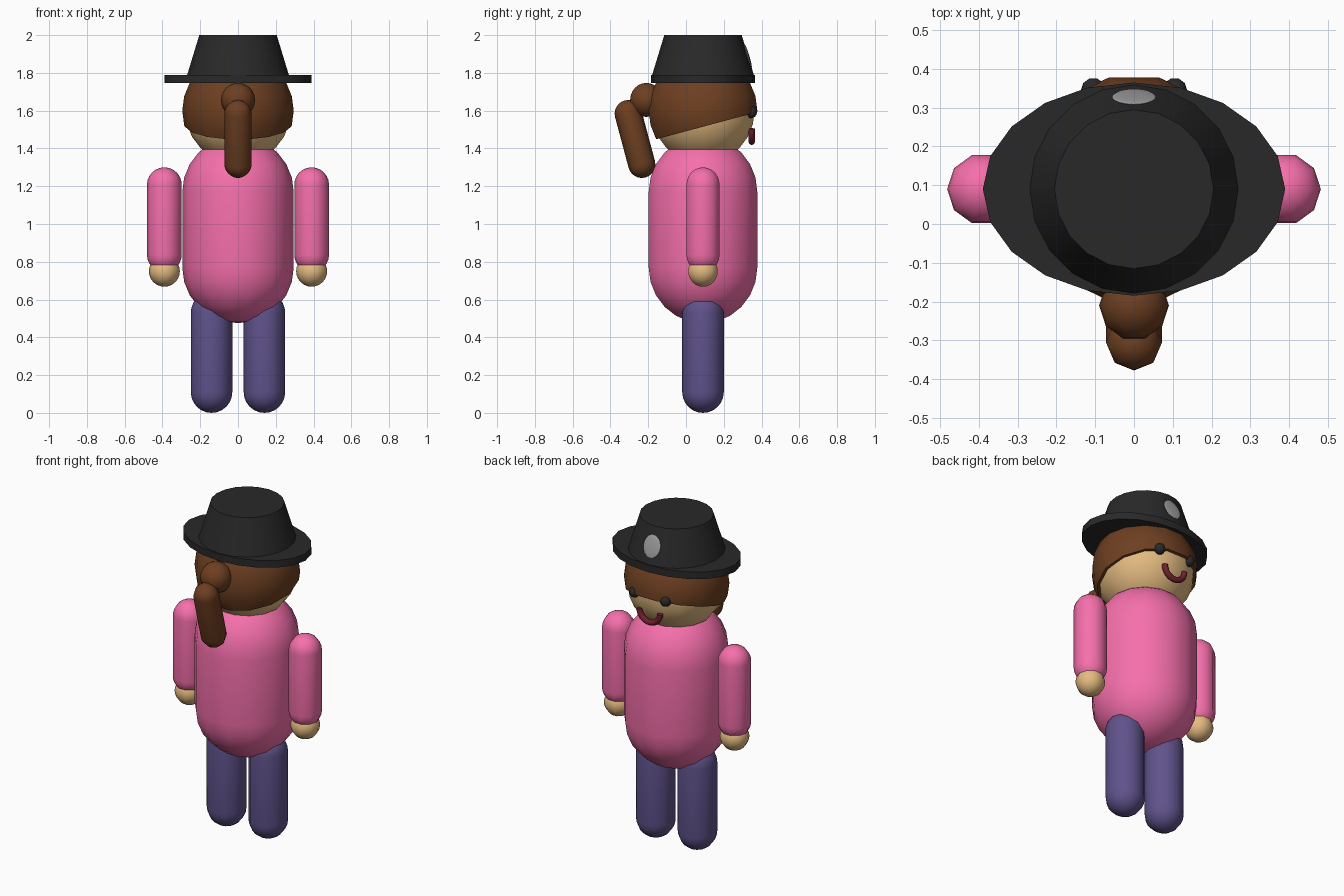
import bpy, bmesh
from math import sin, cos, pi, radians, hypot

if "Cube" in bpy.data.objects:
    bpy.data.objects.remove(bpy.data.objects["Cube"])

CY = 0.09  # body axis in y


def mat(name, rgb):
    m = bpy.data.materials.new(name)
    m.diffuse_color = (*rgb, 1)
    m.use_nodes = True
    m.node_tree.nodes["Principled BSDF"].inputs["Base Color"].default_value = m.diffuse_color
    return m


PINK = mat("pink_cloth", (0.92, 0.16, 0.41))
PURPLE = mat("purple_cloth", (0.115, 0.085, 0.26))
SKIN = mat("skin", (0.78, 0.50, 0.22))
BROWN = mat("brown_hair", (0.155, 0.05, 0.015))
BLACK = mat("black", (0.022, 0.022, 0.022))
RED = mat("dark_red", (0.17, 0.015, 0.03))
GREY = mat("light_grey", (0.35, 0.35, 0.35))


def smooth(ob):
    bpy.ops.object.select_all(action='DESELECT')
    ob.select_set(True)
    bpy.context.view_layer.objects.active = ob
    bpy.ops.object.shade_smooth_by_angle(angle=radians(60))


def lathe(name, profile, segs, material, loc, rot_x=0, scale=(1, 1, 1), cut=None):
    """Turn (radius, z) points, bottom to top, around z."""
    bm = bmesh.new()
    rings = []
    for r, z in profile:
        if r < 1e-5:
            rings.append([bm.verts.new((0, 0, z))] * segs)
        else:
            rings.append([bm.verts.new((r * cos(2 * pi * i / segs), r * sin(2 * pi * i / segs), z))
                          for i in range(segs)])
    for a, b in zip(rings, rings[1:]):
        for i in range(segs):
            j = (i + 1) % segs
            bm.faces.new(dict.fromkeys((a[i], a[j], b[j], b[i])))
    if cut:
        bmesh.ops.bisect_plane(bm, geom=bm.verts[:] + bm.edges[:] + bm.faces[:],
                               plane_co=cut[0], plane_no=cut[1], clear_inner=True)
    bmesh.ops.holes_fill(bm, edges=bm.edges[:], sides=0)
    bmesh.ops.recalc_face_normals(bm, faces=bm.faces[:])
    me = bpy.data.meshes.new(name)
    bm.to_mesh(me)
    bm.free()
    me.materials.append(material)
    ob = bpy.data.objects.new(name, me)
    bpy.context.collection.objects.link(ob)
    ob.location, ob.scale = loc, scale
    ob.rotation_euler.x = rot_x
    smooth(ob)
    return ob


def round_profile(r, half=0.0, n=6):
    """Sphere profile, or capsule when half (half the straight length) > 0."""
    low = [(r * sin(pi / 2 * k / n), -half - r * cos(pi / 2 * k / n)) for k in range(n + 1)]
    high = [(x, -z) for x, z in reversed(low)]
    return low + (high if half else high[1:])


def ball(name, r, segs, material, loc, **kw):
    return lathe(name, round_profile(r), segs, material, loc, **kw)


def capsule(name, r, z0, z1, segs, material, x=0, y=CY, **kw):
    return lathe(name, round_profile(r, (z1 - z0) / 2 - r), segs, material,
                 (x, y, (z0 + z1) / 2), **kw)


# Body and head
capsule("torso", 0.295, 0.475, 1.465, 14, PINK)
ball("head", 0.28, 14, SKIN, (0, CY, 1.60))

# Limbs and eyes, both sides
for side, s in (("left", -1), ("right", 1)):
    capsule(side + "_arm", 0.092, 0.745, 1.30, 10, PINK, x=0.39 * s)
    ball(side + "_hand", 0.082, 10, SKIN, (0.39 * s, CY, 0.75))
    capsule(side + "_leg", 0.11, 0.0, 0.64, 12, PURPLE, x=0.14 * s)
    ball(side + "_eye", 0.032, 10, BLACK, (0.105 * s, 0.345, 1.592))

# Smile: half ring bulging downwards
cu = bpy.data.curves.new("mouth", 'CURVE')
cu.dimensions = '3D'
cu.bevel_depth, cu.bevel_resolution, cu.use_fill_caps = 0.017, 2, True
sp = cu.splines.new('POLY')
sp.points.add(12)
for k, p in enumerate(sp.points):
    a = pi + pi * k / 12
    p.co = (0.07 * cos(a), 0.348, 1.505 + 0.07 * sin(a), 1)
cu.materials.append(RED)
mouth = bpy.data.objects.new("mouth", cu)
bpy.context.collection.objects.link(mouth)
bpy.ops.object.select_all(action='DESELECT')
mouth.select_set(True)
bpy.context.view_layer.objects.active = mouth
bpy.ops.object.convert(target='MESH')
smooth(bpy.context.view_layer.objects.active)

# Hair cap cut by a slanted plane, bun and ponytail
ball("hair", 0.295, 14, BROWN, (0, CY, 1.60), cut=((0, 0, -0.085), (0, -0.268, 1)))
ball("hair_bun", 0.09, 10, BROWN, (0, -0.21, 1.657))
lathe("ponytail", round_profile(0.072, 0.139), 8, BROWN, (0, -0.27, 1.45), rot_x=radians(15))

# Hat: oval brim, tapered crown and a small badge on the face side
lathe("hat_brim", [(0.39, 1.747), (0.39, 1.79)], 20, BLACK, (0, CY, 0), scale=(1, 0.705, 1))
lathe("hat_crown", [(0.275, 1.77), (0.205, 2.0)], 20, BLACK, (0, CY, 0))
ball("hat_badge", 0.06, 12, GREY, (0, CY + 0.238, 1.89), rot_x=radians(17), scale=(0.95, 0.12, 1.1))
